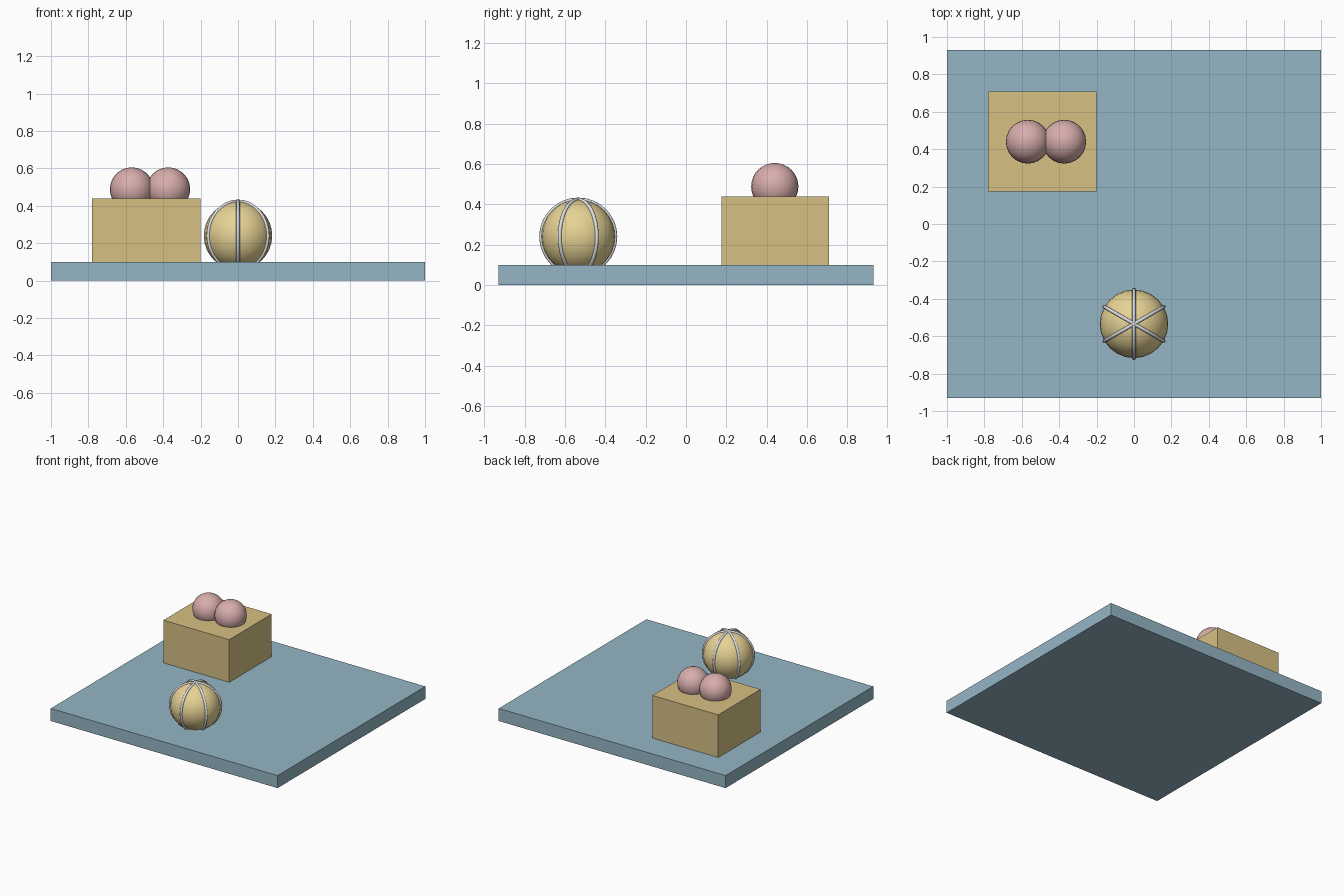
import bpy
from math import radians

if "Cube" in bpy.data.objects:
    bpy.data.objects.remove(bpy.data.objects["Cube"])


def material(name, rgb):
    m = bpy.data.materials.new(name)
    m.diffuse_color = (*rgb, 1)
    m.use_nodes = True
    m.node_tree.nodes["Principled BSDF"].inputs["Base Color"].default_value = m.diffuse_color
    return m


BLUE = material("blue", (0.30, 0.47, 0.56))
TAN = material("tan", (0.68, 0.53, 0.23))
YELLOW = material("yellow", (0.80, 0.65, 0.30))
PINK = material("pink", (0.68, 0.42, 0.41))
SILVER = material("silver", (0.72, 0.73, 0.76))


def finish(name, mat, smooth=False):
    ob = bpy.context.object
    ob.name = name
    ob.data.materials.append(mat)
    if smooth:
        bpy.ops.object.shade_smooth_by_angle(angle=radians(50))
    return ob


def box(name, lo, hi, mat):
    bpy.ops.mesh.primitive_cube_add(size=1, location=[(a + b) / 2 for a, b in zip(lo, hi)])
    bpy.context.object.scale = [b - a for a, b in zip(lo, hi)]
    bpy.ops.object.transform_apply(location=False, rotation=False, scale=True)
    return finish(name, mat)


def ball(name, center, radius, mat):
    bpy.ops.mesh.primitive_uv_sphere_add(segments=24, ring_count=16, radius=radius, location=center)
    return finish(name, mat, True)


# Base slab and raised block
box("base_slab", (-1, -0.93, 0), (1, 0.93, 0.10), BLUE)
box("raised_block", (-0.78, 0.175, 0.10), (-0.20, 0.708, 0.44), TAN)

# Pair of overlapping domes on the block
for side, x in (("left", -0.568), ("right", -0.373)):
    ball(side + "_dome", (x, 0.44, 0.488), 0.117, PINK)

# Ribbed ball sunk slightly into the slab
CENTER = (0, -0.534, 0.24)
ball("ribbed_ball", CENTER, 0.183, YELLOW)

# Three upright hoops, each making two ribs
for i in range(3):
    bpy.ops.mesh.primitive_torus_add(
        major_segments=32, minor_segments=8, major_radius=0.184, minor_radius=0.0095,
        location=CENTER, rotation=(radians(90), 0, radians(30 + 60 * i)))
    finish(f"rib_hoop_{i + 1}", SILVER, True)
